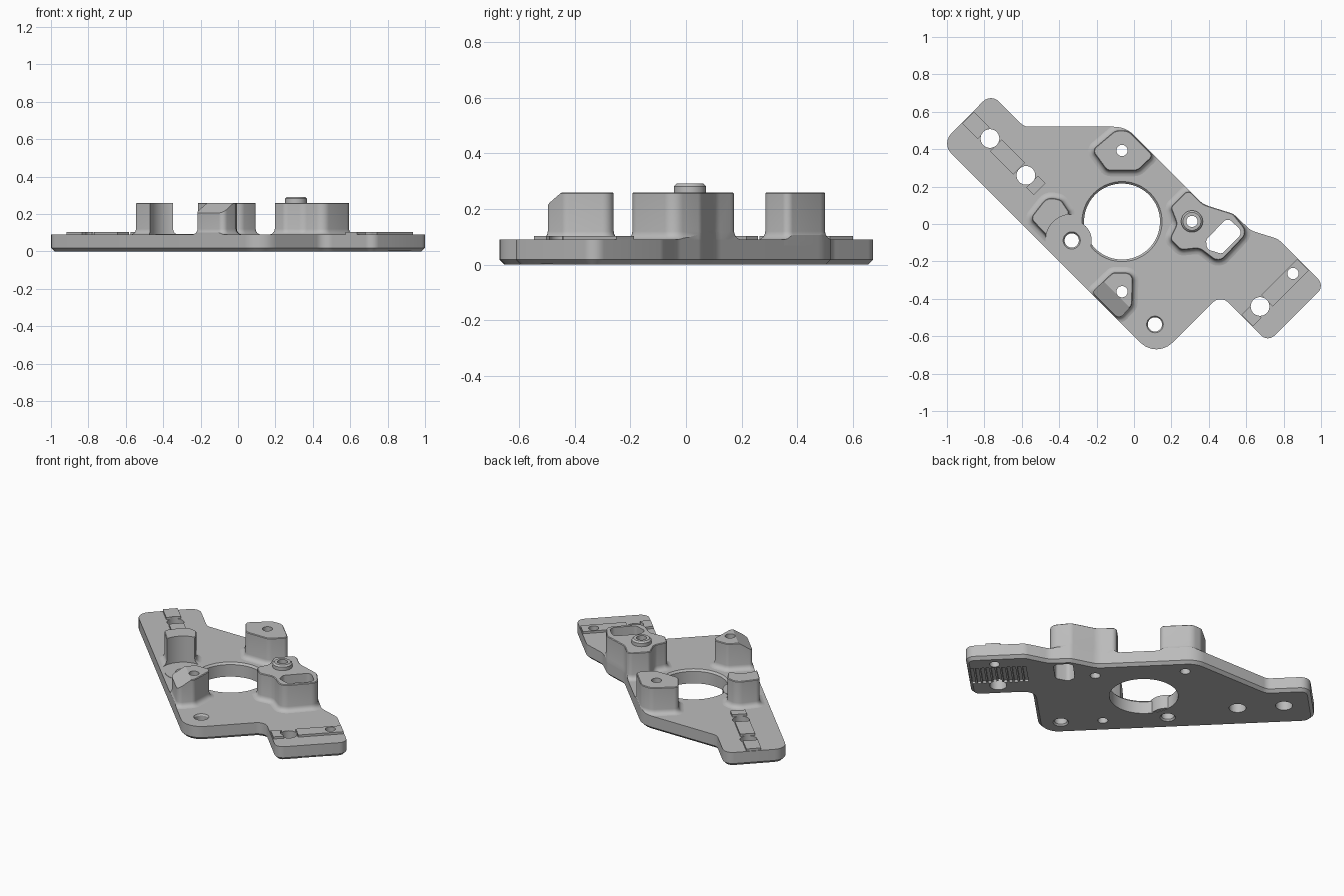
import bpy, bmesh, math
from mathutils import Vector

cube = bpy.data.objects.get("Cube")
if cube:
    bpy.data.objects.remove(cube, do_unlink=True)

grey = bpy.data.materials.new("light_grey_metal")
grey.use_nodes = True
COL = (0.5, 0.5, 0.5, 1)
grey.diffuse_color = COL
grey.node_tree.nodes["Principled BSDF"].inputs["Base Color"].default_value = COL


def rounded(corners, steps=6):
    """Counter-clockwise polygon of (x, y, radius) with filleted corners."""
    out = []
    n = len(corners)
    for i, (x, y, r) in enumerate(corners):
        p = Vector((x, y))
        to_a = Vector(corners[i - 1][:2]) - p
        to_b = Vector(corners[(i + 1) % n][:2]) - p
        a, b = to_a.normalized(), to_b.normalized()
        half = a.angle(b) / 2
        t = min(r / math.tan(half), 0.48 * to_a.length, 0.48 * to_b.length)
        r = t * math.tan(half)
        c = p + (a + b).normalized() * (r / math.sin(half))
        va, vb = p + a * t - c, p + b * t - c
        turn = math.atan2(va.x * vb.y - va.y * vb.x, va.dot(vb))
        start = math.atan2(va.y, va.x)
        for k in range(steps + 1):
            ang = start + turn * k / steps
            out.append(c + r * Vector((math.cos(ang), math.sin(ang))))
    return out


def circle(x, y, r, n=40):
    return [Vector((x + r * math.cos(k * math.tau / n), y + r * math.sin(k * math.tau / n)))
            for k in range(n)]


def diagonal_rect(s0, s1, d0, d1):
    """Rectangle turned 45 degrees, with s = x + y and d = y - x."""
    return [Vector(((s - d) / 2, (s + d) / 2))
            for s, d in ((s0, d0), (s1, d0), (s1, d1), (s0, d1))]


def offset(pts, dist):
    out = []
    for i, p in enumerate(pts):
        e1 = (p - pts[i - 1]).normalized()
        e2 = (pts[(i + 1) % len(pts)] - p).normalized()
        n = Vector((e1.y + e2.y, -e1.x - e2.x)).normalized()
        out.append(p + n * dist / max(0.5, n.dot(Vector((e1.y, -e1.x)))))
    return out


def add_loft(bm, pts, levels):
    """Stack outlines at (z, outward offset) levels into a closed solid."""
    rings = [[bm.verts.new((q.x, q.y, z)) for q in offset(pts, o)] for z, o in levels]
    n = len(pts)
    for lo, hi in zip(rings, rings[1:]):
        for i in range(n):
            bm.faces.new((lo[i], lo[(i + 1) % n], hi[(i + 1) % n], hi[i]))
    bm.faces.new(rings[0][::-1])
    bm.faces.new(rings[-1])


def make(name, solids):
    bm = bmesh.new()
    for pts, levels in solids:
        add_loft(bm, pts, levels)
    me = bpy.data.meshes.new(name)
    bm.to_mesh(me)
    bm.free()
    me.materials.append(grey)
    ob = bpy.data.objects.new(name, me)
    bpy.context.collection.objects.link(ob)
    return ob


def boolean(ob, cutter, op="DIFFERENCE"):
    mod = ob.modifiers.new("cut", "BOOLEAN")
    mod.operation, mod.object, mod.solver = op, cutter, "EXACT"
    dg = bpy.context.evaluated_depsgraph_get()
    me = bpy.data.meshes.new_from_object(ob.evaluated_get(dg))
    ob.modifiers.clear()
    ob.data = me


T, TOP = 0.09, 0.26
THROUGH = [(-0.1, 0), (0.5, 0)]

# Base plate outline
outline = rounded([
    (-1.03, 0.43, 0.075), (0.12, -0.72, 0.12), (0.4625, -0.3775, 0.06),
    (0.716, -0.632, 0.05), (1.02, -0.33, 0.05), (0.77, -0.08, 0.08),
    (0.625, -0.035, 0.1), (0.53, 0.055, 0.06), (0.37, 0.105, 0.12),
    (-0.045, 0.52, 0.15), (-0.587, 0.52, 0.06), (-0.765, 0.698, 0.06)])
plate = make("base_plate", [(outline, [(0, -0.018), (0.018, 0), (T, 0)])])
clip = make("outline_clip", [(outline, [(-0.05, 0), (0.4, 0)])])

# Cutters: central bore, screw holes, slot and underside grooves
bore = make("bore_cutter", [(circle(-0.064, 0.013, 0.203, 72),
            [(-0.1, 0), (T - 0.012, 0), (T + 0.001, 0.012), (0.2, 0.012)])])
slot = rounded([(0.385, -0.085, 0.025), (0.39, -0.135, 0.03), (0.47, -0.16, 0.025),
                (0.585, -0.045, 0.035), (0.5, 0.035, 0.03)])
holes = [(circle(x, y, r), THROUGH) for x, y, r in (
    (-0.77, 0.457, 0.05), (-0.578, 0.26, 0.05), (0.674, -0.441, 0.05), (0.85, -0.265, 0.03),
    (-0.064, 0.393, 0.03), (-0.064, -0.362, 0.03), (0.31, 0.014, 0.03))]
holes += [(circle(x, y, 0.038), [(-0.1, 0.008), (0, 0.008), (0.01, 0), (T - 0.01, 0),
                                 (T + 0.002, 0.008), (0.2, 0.008)])
          for x, y in ((-0.333, -0.088), (0.112, -0.537))]
holes = make("hole_cutter", holes + [(slot, THROUGH)])
grooves = make("groove_cutter", [
    (diagonal_rect(0.28, 0.53, -1.37 + 0.044 * k, -1.342 + 0.044 * k), [(-0.02, 0), (0.014, 0)])
    for k in range(12)])
relief = make("relief_cutter", [(circle(-0.333, -0.088, 0.14), [(0.03, 0), (0.5, 0)])])

boolean(plate, bore)
boolean(plate, holes)
boolean(plate, grooves)
parts = [plate]

# Screw collar reaching into the bore
collar = make("bore_collar", [(circle(-0.333, -0.088, 0.107), [(0.002, 0), (T + 0.002, 0)])])
boolean(collar, holes)
parts.append(collar)

# Standing bosses with a filleted foot
R = 0.03
foot = [(0.07, R)] + [(T + R * (1 - math.cos(a)), R * (1 - math.sin(a)))
                      for a in (math.pi / 8 * k for k in range(5))]
BOSS = foot + [(TOP - 0.004, 0), (TOP, -0.004)]
bosses = {
    "back_boss": [(-0.225, 0.395, 0.03), (-0.145, 0.285, 0.04), (0.02, 0.285, 0.05),
                  (0.105, 0.365, 0.025), (-0.03, 0.5, 0.06), (-0.1, 0.5, 0.05)],
    "left_boss": [(-0.555, 0.03, 0.03), (-0.46, -0.07, 0.01), (-0.34, 0.0, 0.02),
                  (-0.35, 0.07, 0.02), (-0.39, 0.13, 0.04), (-0.465, 0.145, 0.06)],
    "front_boss": [(-0.225, -0.365, 0.02), (-0.08, -0.51, 0.03), (-0.01, -0.435, 0.04),
                   (-0.005, -0.26, 0.04), (-0.115, -0.26, 0.03)],
    "right_boss": [(0.195, 0.09, 0.025), (0.23, 0.0, 0.05), (0.19, -0.08, 0.03),
                   (0.25, -0.14, 0.04), (0.35, -0.13, 0.06), (0.455, -0.21, 0.05),
                   (0.61, -0.045, 0.05), (0.53, 0.055, 0.05), (0.37, 0.105, 0.1),
                   (0.29, 0.185, 0.03)],
}
for name, corners in bosses.items():
    ob = make(name, [(rounded(corners), BOSS)])
    if name == "front_boss":
        # Sloped outer edge on the top
        bm = bmesh.new()
        bm.from_mesh(ob.data)
        bmesh.ops.bisect_plane(bm, geom=bm.verts[:] + bm.edges[:] + bm.faces[:],
                               plane_co=(-0.235, -0.235, TOP), plane_no=(-0.45, -0.45, 1),
                               clear_outer=True)
        bmesh.ops.holes_fill(bm, edges=[e for e in bm.edges if e.is_boundary], sides=0)
        bmesh.ops.recalc_face_normals(bm, faces=bm.faces[:])
        bm.to_mesh(ob.data)
        bm.free()
    boolean(ob, clip, "INTERSECT")
    boolean(ob, relief if name == "left_boss" else holes)
    parts.append(ob)

# Hollow locating pin
pin = make("locating_pin", [(circle(0.31, 0.014, 0.058),
                             [(0.2, 0), (0.282, 0), (0.292, -0.01)])])
boolean(pin, holes)
parts.append(pin)

# Raised strips on both arms, interrupted at the screw holes
pads = {
    "left_arm_pads": [(-0.38, -0.254, d0, d1) for d0, d1 in
                      ((1.29, 1.455), (0.91, 1.16), (0.69, 0.77))],
    "right_arm_pads": [(s0, s1, -1.184, -1.06) for s0, s1 in ((0.09, 0.18), (0.3, 0.685))],
}
for name, rects in pads.items():
    ob = make(name, [(diagonal_rect(*r), [(0.07, 0), (0.104, 0)]) for r in rects])
    boolean(ob, holes)
    parts.append(ob)

for helper in (clip, bore, holes, grooves, relief):
    bpy.data.objects.remove(helper, do_unlink=True)

bpy.ops.object.select_all(action="DESELECT")
for ob in parts:
    ob.select_set(True)
bpy.context.view_layer.objects.active = plate
bpy.ops.object.shade_smooth_by_angle(angle=math.radians(30))
